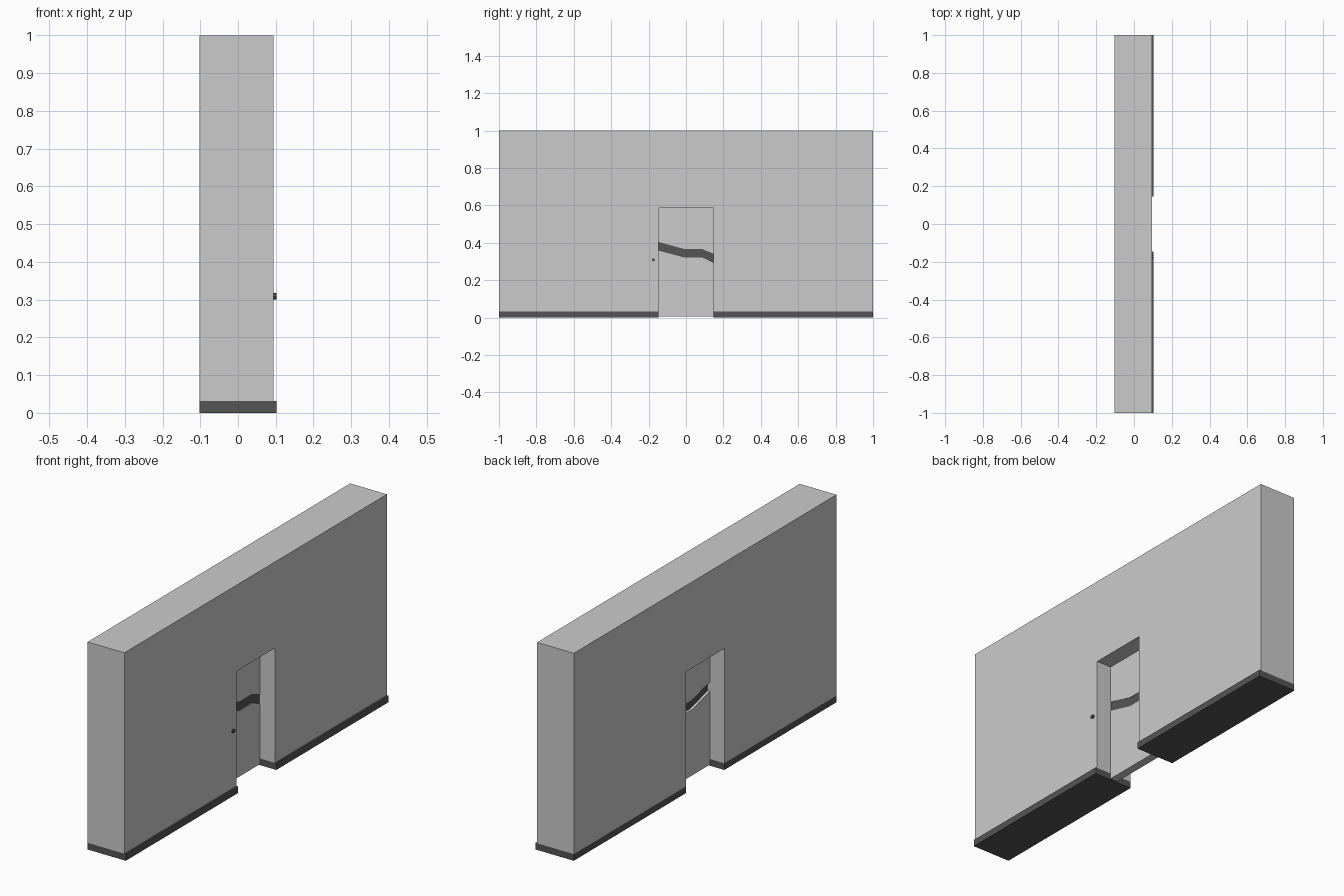
import bpy, math

if "Cube" in bpy.data.objects:
    bpy.data.objects.remove(bpy.data.objects["Cube"])

dark = bpy.data.materials.new("dark_grey")
dark.diffuse_color = (0.09, 0.09, 0.09, 1)
dark.use_nodes = True
dark.node_tree.nodes["Principled BSDF"].inputs["Base Color"].default_value = dark.diffuse_color

X0, X1 = -0.102, 0.094          # wall faces
D0, D1 = -0.146, 0.146          # doorway sides
TOP = 0.585                     # doorway head


def extrude_x(name, profile, x0, x1, mat=None):
    """Prism from a (y, z) outline, extruded along x."""
    n = len(profile)
    verts = [(x, y, z) for x in (x0, x1) for y, z in profile]
    faces = [tuple(reversed(range(n))), tuple(range(n, 2 * n))]
    faces += [(i, (i + 1) % n, n + (i + 1) % n, n + i) for i in range(n)]
    mesh = bpy.data.meshes.new(name)
    mesh.from_pydata(verts, [], faces)
    ob = bpy.data.objects.new(name, mesh)
    bpy.context.collection.objects.link(ob)
    if mat:
        mesh.materials.append(mat)
    return ob


def rect(y0, y1, z0, z1):
    return [(y0, z0), (y1, z0), (y1, z1), (y0, z1)]


# Wall with doorway notch
B = 0.032
extrude_x("wall", [(-1, B), (D0, B), (D0, TOP), (D1, TOP), (D1, B),
                   (1, B), (1, 1), (-1, 1)], X0, X1)

# Base strips, standing proud on the +x side
extrude_x("base_left", rect(-1, D0, 0, B), X0, 0.102, dark)
extrude_x("base_right", rect(D1, 1, 0, B), X0, 0.102, dark)

# Door split in two leaves by a stepped dark band
low = [(D0, 0.358), (-0.01, 0.322), (0.085, 0.322), (D1, 0.293)]
high = [(D0, 0.404), (-0.01, 0.367), (0.085, 0.367), (D1, 0.342)]
F0, F1 = -0.025, 0.015
extrude_x("door_lower", [(D0, 0.005), (D1, 0.005)] + low[::-1], F0, F1)
extrude_x("door_upper", high + [(D1, TOP), (D0, TOP)], F0, F1)
extrude_x("door_band", low + high[::-1], F0 + 0.012, F1 - 0.002, dark)

# Wall button beside the door
bpy.ops.mesh.primitive_cylinder_add(vertices=8, radius=0.009, depth=0.012,
                                    location=(0.096, -0.174, 0.309),
                                    rotation=(0, math.pi / 2, 0))
button = bpy.context.object
button.name = "door_button"
button.data.materials.append(dark)
